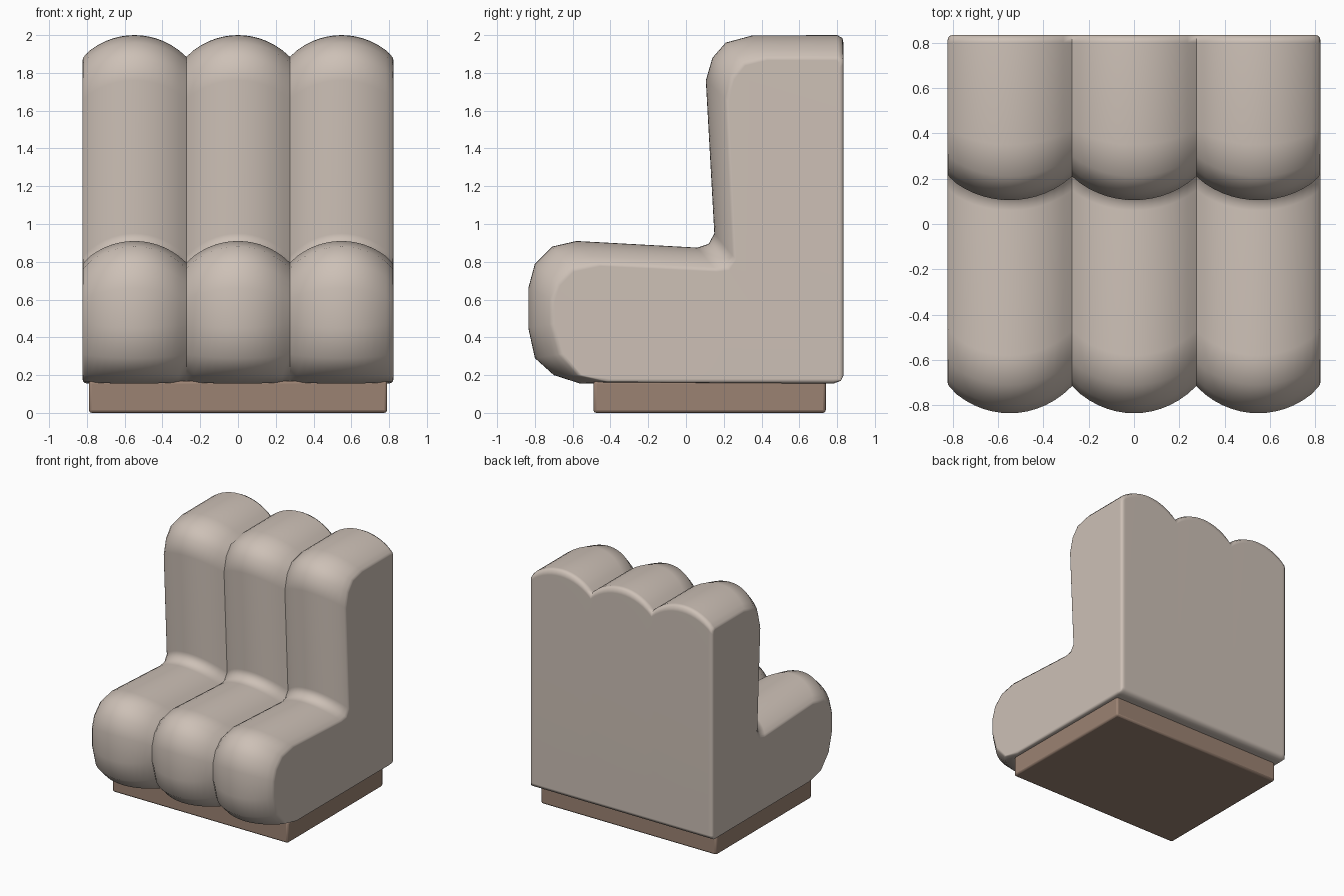
import bpy, bmesh, math

if "Cube" in bpy.data.objects:
    bpy.data.objects.remove(bpy.data.objects["Cube"])

def material(name, col):
    m = bpy.data.materials.new(name)
    m.diffuse_color = (*col, 1)
    m.use_nodes = True
    m.node_tree.nodes["Principled BSDF"].inputs["Base Color"].default_value = m.diffuse_color
    return m

fabric = material("beige fabric", (0.61, 0.53, 0.47))
wood = material("brown wood", (0.33, 0.225, 0.17))

# side outlines (y, z): at the crest of a channel and in the valley between two
crest = [(-.56, .155), (-.70, .20), (-.80, .29), (-.835, .45), (-.835, .66), (-.80, .79),
         (-.71, .88), (-.58, .91), (.06, .875), (.12, .895), (.15, .95), (.105, 1.76),
         (.14, 1.88), (.21, 1.96), (.35, 1.998), (.80, 2.0), (.828, 1.985), (.835, 1.95),
         (.835, .20), (.82, .17), (.78, .155)]
valley = [(-.42, .165), (-.57, .20), (-.67, .31), (-.715, .47), (-.715, .60), (-.685, .69),
          (-.61, .765), (-.47, .795), (.15, .765), (.215, .775), (.25, .83), (.21, 1.66),
          (.24, 1.78), (.30, 1.855), (.42, 1.885), (.80, 1.885), (.828, 1.87), (.835, 1.84),
          (.835, .20), (.82, .17), (.78, .155)]

HALF, SAG = 0.275, 0.11
R = (HALF**2 + SAG**2) / (2 * SAG)

# cross-sections along x: (x, depth 0..1, edge rounding)
sections = []
STEPS = 14
for c in (-0.548, 0, 0.548):
    for i in range(STEPS + 1):
        if c > -0.5 and i == 0:
            continue
        d = HALF * (2 * i / STEPS - 1)
        t = (R - math.sqrt(R * R - d * d)) / SAG
        sections.append([c + d, t, 0.0])
# rounded outer edges
core = [s for s in sections if abs(s[0]) < 0.79]
end = [(.80, .85, .0), (.812, .95, .004), (.82, 1.05, .012), (.823, 1.16, .025)]
sections = [(-x, t, e) for x, t, e in reversed(end)] + core + end

# upholstered body
bm = bmesh.new()
rings = []
for x, t, e in sections:
    ring = []
    for (y0, z0), (y1, z1) in zip(crest, valley):
        y, z = y0 + (y1 - y0) * t, z0 + (z1 - z0) * t
        ring.append(bm.verts.new((x, min(y, .835 - e), max(z, .155 + e))))
    rings.append(ring)
n = len(crest)
for a, b in zip(rings, rings[1:]):
    for i in range(n):
        j = (i + 1) % n
        bm.faces.new((a[i], a[j], b[j], b[i]))
bm.faces.new(rings[0])
bm.faces.new(rings[-1])
bmesh.ops.recalc_face_normals(bm, faces=bm.faces)
me = bpy.data.meshes.new("upholstered_seat")
bm.to_mesh(me)
bm.free()
seat = bpy.data.objects.new("upholstered_seat", me)
bpy.context.collection.objects.link(seat)
me.materials.append(fabric)

# plinth base
bpy.ops.mesh.primitive_cube_add(size=1, location=(0, 0.125, 0.085))
base = bpy.context.object
base.name = "plinth_base"
base.scale = (1.58, 1.23, 0.17)
bpy.ops.object.transform_apply(location=False, rotation=False, scale=True)
base.data.materials.append(wood)
bev = base.modifiers.new("soft edges", 'BEVEL')
bev.width, bev.segments = 0.015, 2

# smooth shading
for ob, ang in ((seat, 70), (base, 40)):
    bpy.ops.object.select_all(action='DESELECT')
    ob.select_set(True)
    bpy.context.view_layer.objects.active = ob
    bpy.ops.object.shade_smooth_by_angle(angle=math.radians(ang))
w = seat.modifiers.new("flat sides", 'WEIGHTED_NORMAL')
w.keep_sharp = True
